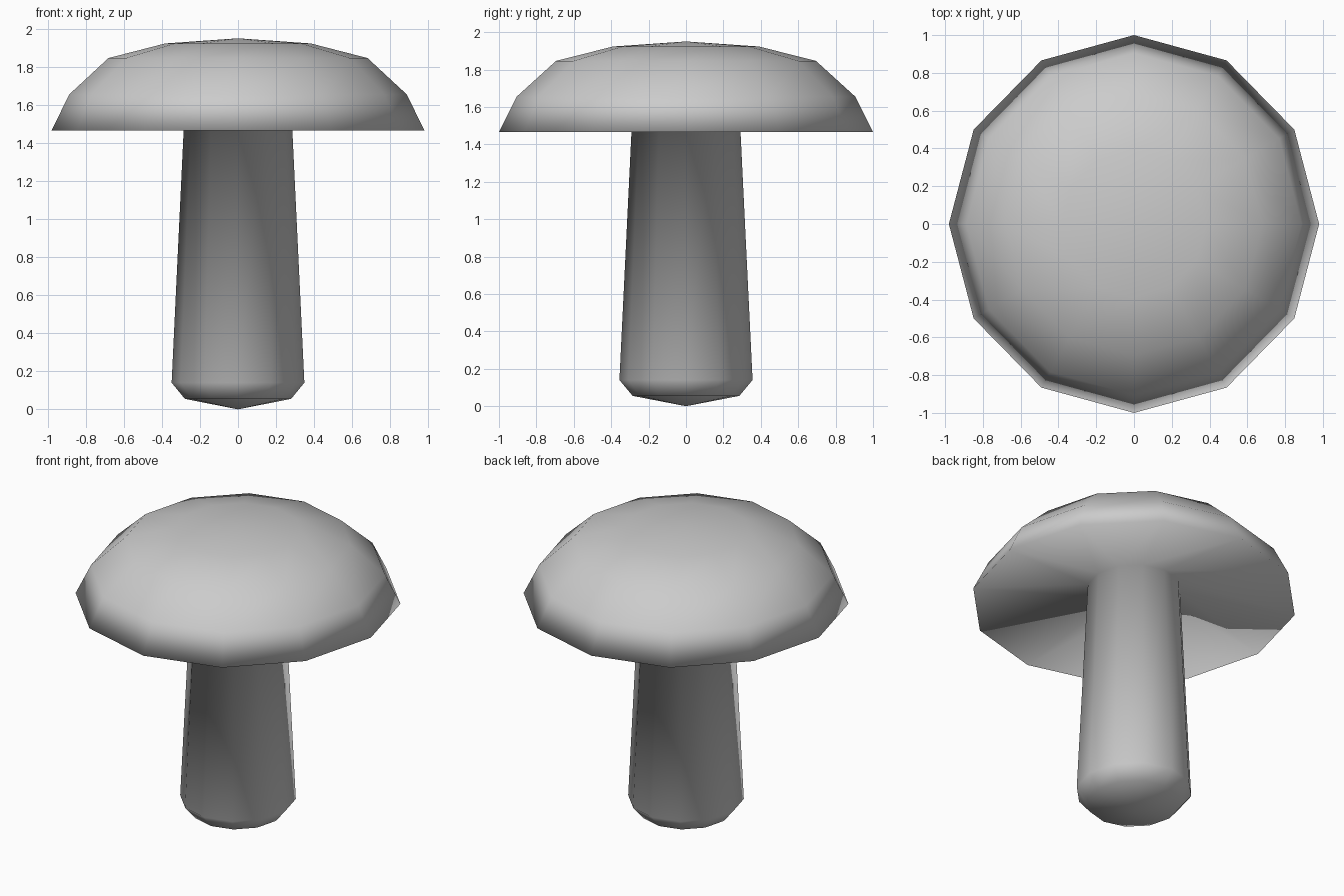
import bpy, bmesh
from math import sin, cos, tau

if "Cube" in bpy.data.objects:
    bpy.data.objects.remove(bpy.data.objects["Cube"])

SIDES = 12
X_SCALE = 0.98

# Lathe profile (radius, height) from the foot up, under the cap and over its crown
PROFILE = [
    (0.285, 0.055), (0.356, 0.14),          # rounded foot
    (0.287, 1.56),                          # stem top, inside the hollow
    (1.0, 1.465),                           # cap rim
    (0.905, 1.655), (0.695, 1.846), (0.39, 1.923),
]
FOOT_Z, CROWN_Z = 0.0, 1.95


def ring(bm, radius, z):
    return [bm.verts.new((X_SCALE * radius * cos(tau * i / SIDES),
                          radius * sin(tau * i / SIDES), z))
            for i in range(SIDES)]


bm = bmesh.new()
rings = [ring(bm, r, z) for r, z in PROFILE]
foot = bm.verts.new((0, 0, FOOT_Z))
crown = bm.verts.new((0, 0, CROWN_Z))

for i in range(SIDES):
    j = (i + 1) % SIDES
    # Walls between neighbouring rings
    for low, high in zip(rings, rings[1:]):
        bm.faces.new((low[i], low[j], high[j], high[i]))
    # Pointed ends
    bm.faces.new((foot, rings[0][j], rings[0][i]))
    bm.faces.new((crown, rings[-1][i], rings[-1][j]))

bmesh.ops.recalc_face_normals(bm, faces=bm.faces)
for face in bm.faces:
    face.smooth = True

# One continuous, fully smooth mushroom
mesh = bpy.data.meshes.new("mushroom")
bm.to_mesh(mesh)
bm.free()
mushroom = bpy.data.objects.new("mushroom", mesh)
bpy.context.collection.objects.link(mushroom)
